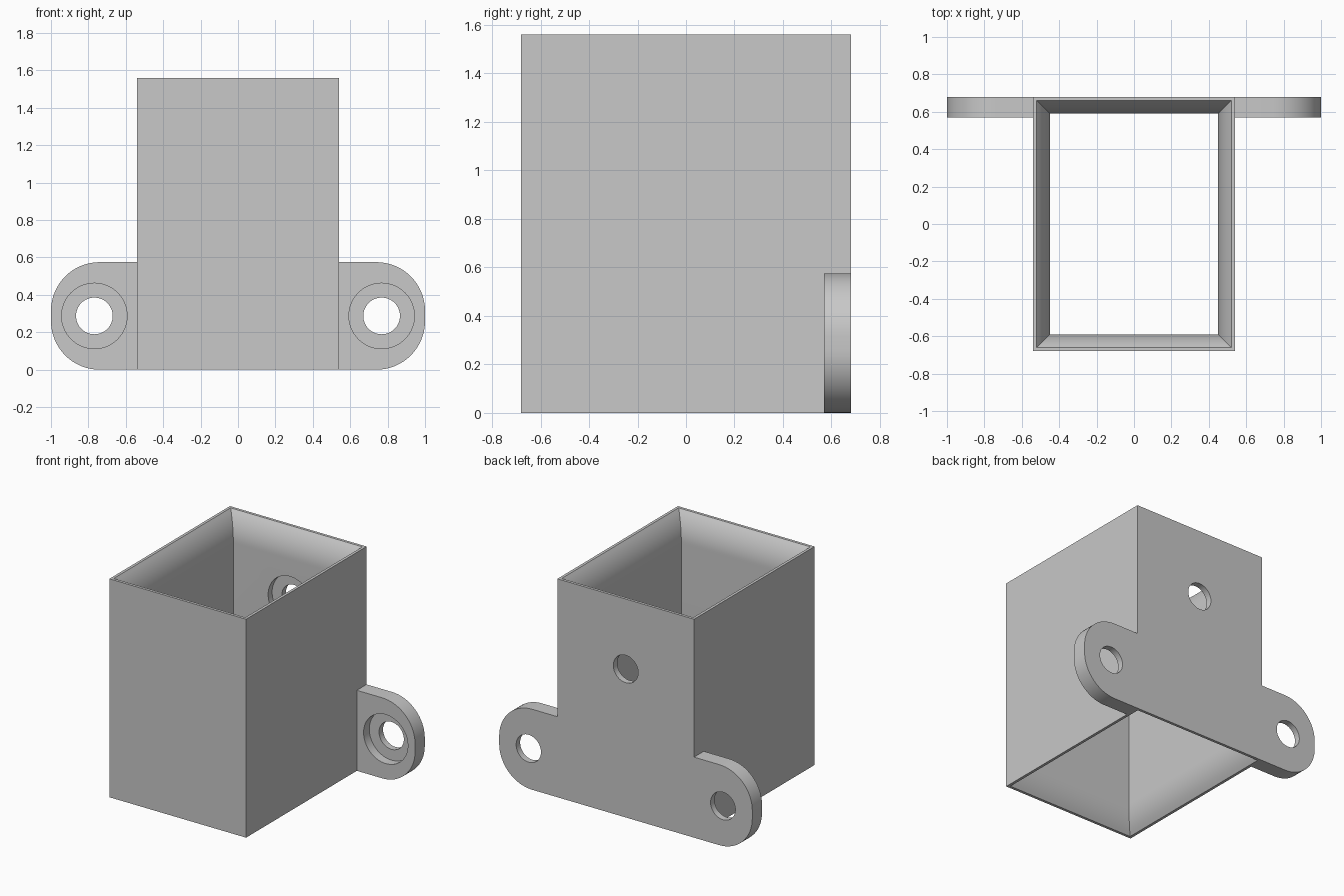
import bpy, bmesh, math
from mathutils import Matrix

if "Cube" in bpy.data.objects:
    bpy.data.objects.remove(bpy.data.objects["Cube"])

grey = bpy.data.materials.new("light_grey")
grey.use_nodes = True
COLOUR = (0.58, 0.58, 0.58, 1)
grey.diffuse_color = COLOUR
grey.node_tree.nodes["Principled BSDF"].inputs["Base Color"].default_value = COLOUR

HX, HY, H = 0.54, 0.68, 1.56      # tube half sizes and height
WALL, RIM, FLARE = 0.09, 0.02, 0.2
LUG_T, LUG_H, LUG_R = 0.11, 0.575, 0.26
LEDGE = 0.045                     # material left behind each screw head


def make(name, bm):
    bmesh.ops.recalc_face_normals(bm, faces=bm.faces)
    mesh = bpy.data.meshes.new(name)
    bm.to_mesh(mesh)
    bm.free()
    mesh.materials.append(grey)
    ob = bpy.data.objects.new(name, mesh)
    bpy.context.collection.objects.link(ob)
    return ob


def cylinder_cutter(x, z, y0, y1, radius):
    bm = bmesh.new()
    place = Matrix.Translation((x, (y0 + y1) / 2, z)) @ Matrix.Rotation(math.pi / 2, 4, 'X')
    bmesh.ops.create_cone(bm, cap_ends=True, segments=64, radius1=radius,
                          radius2=radius, depth=y1 - y0, matrix=place)
    cutter = make("screw_cutter", bm)
    cutter.hide_render = True
    return cutter


def activate(ob):
    bpy.ops.object.select_all(action='DESELECT')
    ob.select_set(True)
    bpy.context.view_layer.objects.active = ob


def cut_screw_hole(ob, x, z, front):
    # through hole plus a wider counterbore from the front
    for y0, y1, r in ((front - 0.05, HY + 0.1, 0.098), (front - 0.05, HY - LEDGE, 0.175)):
        cutter = cylinder_cutter(x, z, y0, y1, r)
        mod = ob.modifiers.new("hole", 'BOOLEAN')
        mod.operation, mod.solver, mod.object = 'DIFFERENCE', 'EXACT', cutter
        activate(ob)
        bpy.ops.object.modifier_apply(modifier=mod.name)
        bpy.data.objects.remove(cutter)


def finish(ob):
    activate(ob)
    bpy.ops.object.shade_smooth_by_angle(angle=math.radians(25))


# Tube: rectangular rings following the wall section, flared at both ends
width = WALL - RIM
radius = (FLARE ** 2 + width ** 2) / (2 * width)
STEPS = 12
flare = []
for i in range(STEPS + 1):
    d = FLARE * i / STEPS
    flare.append((WALL - radius + math.sqrt(radius ** 2 - (FLARE - d) ** 2), d))
section = [(0, 0), (0, H)] + [(n, H - d) for n, d in flare] + [(n, d) for n, d in reversed(flare)]

bm = bmesh.new()
rings = []
for inset, z in section:
    a, b = HX - inset, HY - inset
    rings.append([bm.verts.new((sx * a, sy * b, z))
                  for sx, sy in ((-1, -1), (1, -1), (1, 1), (-1, 1))])
for i, ring in enumerate(rings):
    above = rings[(i + 1) % len(rings)]
    for k in range(4):
        n = (k + 1) % 4
        bm.faces.new((ring[k], ring[n], above[n], above[k]))
tube = make("square_tube", bm)
cut_screw_hole(tube, 0, 1.06, HY - WALL)
finish(tube)

# Mounting ears, flush with the back
for side, name in ((1, "left_ear"), (-1, "right_ear")):
    outline = [(HX, 0)]
    for cz, start in ((LUG_R, -90), (LUG_H - LUG_R, 0)):
        for i in range(17):
            t = math.radians(start + 90 * i / 16)
            outline.append((1 - LUG_R + LUG_R * math.cos(t), cz + LUG_R * math.sin(t)))
    outline.append((HX, LUG_H))
    bm = bmesh.new()
    face = bm.faces.new([bm.verts.new((side * x, HY, z)) for x, z in outline])
    ext = bmesh.ops.extrude_face_region(bm, geom=[face], use_keep_orig=True)
    moved = [g for g in ext["geom"] if isinstance(g, bmesh.types.BMVert)]
    bmesh.ops.translate(bm, verts=moved, vec=(0, -LUG_T, 0))
    ear = make(name, bm)
    cut_screw_hole(ear, side * 0.768, LUG_H / 2, HY - LUG_T)
    finish(ear)
